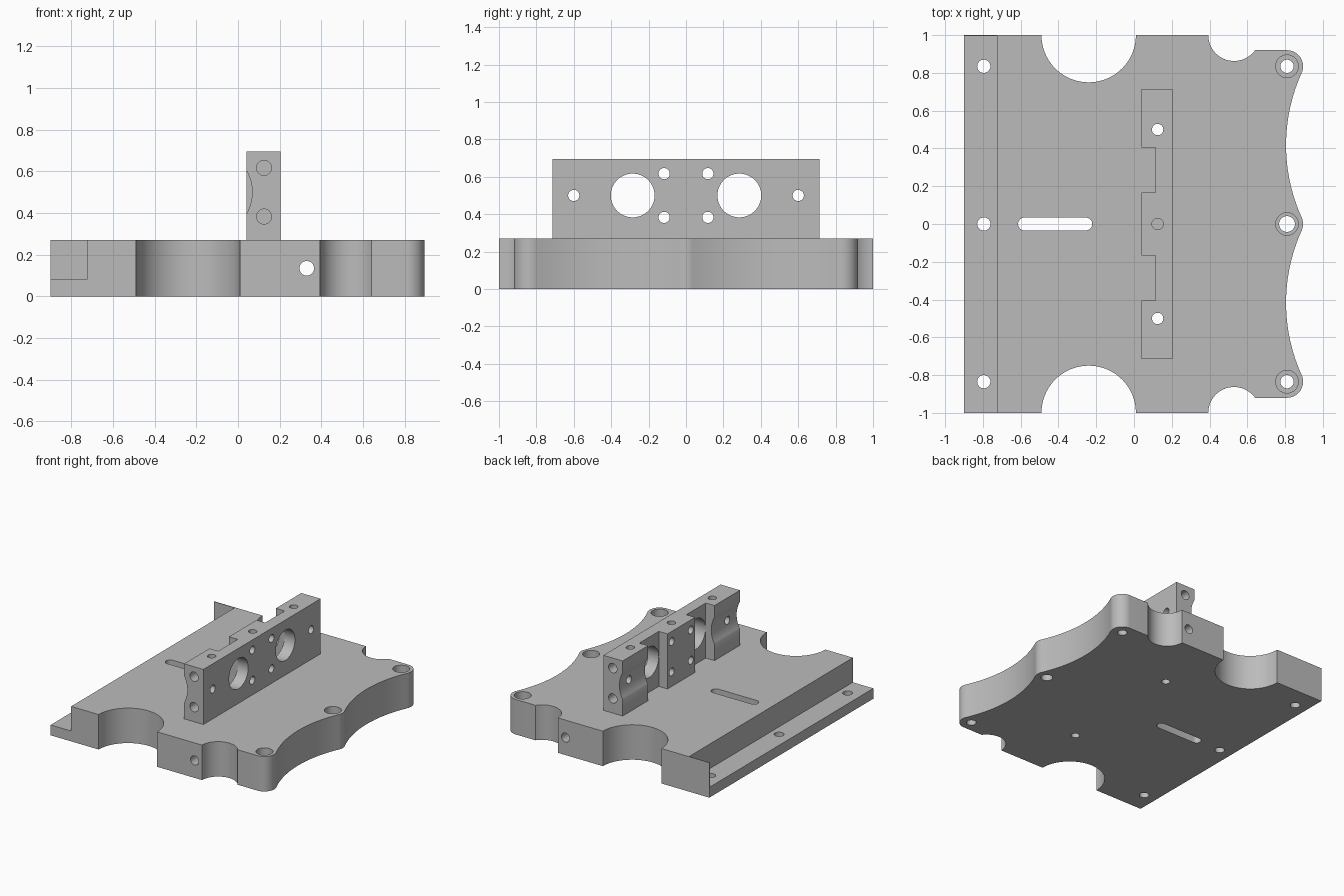
import bpy, bmesh, math
from mathutils import Matrix, Vector

cube = bpy.data.objects.get("Cube")
if cube:
    bpy.data.objects.remove(cube, do_unlink=True)

metal = bpy.data.materials.new("machined_grey")
metal.use_nodes = True
metal.diffuse_color = (0.5, 0.5, 0.5, 1)
metal.node_tree.nodes["Principled BSDF"].inputs["Base Color"].default_value = (0.5, 0.5, 0.5, 1)

PLATE_TOP, BAR_TOP = 0.27, 0.695
BAR_X, BAR_Z = 0.125, 0.5


def arc(cx, cy, r, start, end, steps):
    """Points along an arc, angles in degrees."""
    angles = [math.radians(start + (end - start) * i / steps) for i in range(steps + 1)]
    return [(cx + r * math.cos(a), cy + r * math.sin(a)) for a in angles]


def mirror_y(half):
    return half + [(x, -y) for x, y in reversed(half) if y > 0]


def make_object(name, bm):
    bmesh.ops.recalc_face_normals(bm, faces=bm.faces)
    mesh = bpy.data.meshes.new(name)
    bm.to_mesh(mesh)
    bm.free()
    mesh.materials.append(metal)
    obj = bpy.data.objects.new(name, mesh)
    bpy.context.collection.objects.link(obj)
    return obj


def extrude(name, outline, z0, z1):
    bm = bmesh.new()
    face = bm.faces.new([bm.verts.new((x, y, z0)) for x, y in outline])
    new = bmesh.ops.extrude_face_region(bm, geom=[face])["geom"]
    bmesh.ops.translate(bm, vec=(0, 0, z1 - z0),
                        verts=[v for v in new if isinstance(v, bmesh.types.BMVert)])
    return make_object(name, bm)


def box(name, lo, hi):
    return extrude(name, [(lo[0], lo[1]), (hi[0], lo[1]), (hi[0], hi[1]), (lo[0], hi[1])], lo[2], hi[2])


def rod(start, end, r, sides=32):
    """Cylindrical cutter between two points."""
    a, b = Vector(start), Vector(end)
    turn = (b - a).to_track_quat('Z', 'Y').to_matrix().to_4x4()
    bm = bmesh.new()
    bmesh.ops.create_cone(bm, cap_ends=True, segments=sides, radius1=r, radius2=r,
                          depth=(b - a).length, matrix=Matrix.Translation((a + b) / 2) @ turn)
    return make_object("hole_cutter", bm)


def cut(obj, cutters):
    for cutter in cutters:
        cutter.hide_render = True
        mod = obj.modifiers.new("cut", 'BOOLEAN')
        mod.operation, mod.solver, mod.object = 'DIFFERENCE', 'EXACT', cutter
        bpy.context.view_layer.objects.active = obj
        bpy.ops.object.modifier_apply(modifier=mod.name)
        bpy.data.objects.remove(cutter, do_unlink=True)


def smooth(obj):
    bpy.ops.object.select_all(action='DESELECT')
    obj.select_set(True)
    bpy.context.view_layer.objects.active = obj
    bpy.ops.object.shade_smooth_by_angle(angle=math.radians(30))


# Base plate: scalloped outline, mirrored front to back
half = arc(0.81, 0, 0.085, 0, 24.3, 6)
half += arc(1.733, 0.4175, 0.928, 204.3, 155.7, 24)[1:]
half += arc(0.81, 0.835, 0.085, -24.3, 90, 16)[1:]
half += arc(0.53, 1.0, 0.137, -35.8, -180, 24)
half += arc(-0.24, 1.0, 0.25, 0, -180, 40)
half += [(-0.9, 1.0)]
plate = extrude("base_plate", mirror_y(half), 0, PLATE_TOP)

# Side ledge, leaving a thin wall at the back end
cutters = [box("ledge_cutter", (-1.1, -1.1, 0.08), (-0.725, 0.995, 0.5))]

# Mounting holes, counterbored on the scalloped side
for y in (-0.835, 0, 0.835):
    cutters.append(rod((-0.795, y, -0.1), (-0.795, y, 0.4), 0.035))
    cutters.append(rod((0.81, y, -0.1), (0.81, y, 0.4), 0.035 if y else 0.042))
    cutters.append(rod((0.81, y, PLATE_TOP - 0.07), (0.81, y, 0.4), 0.06))

# Bar fixing holes, long cross hole and slot
for y in (-0.5, 0.5):
    cutters.append(rod((BAR_X, y, -0.1), (BAR_X, y, 0.4), 0.03))
cutters.append(rod((0.33, -1.1, 0.135), (0.33, 1.1, 0.135), 0.035))
slot = arc(-0.255, 0, 0.034, -90, 90, 12) + arc(-0.58, 0, 0.034, 90, 270, 12)
cutters.append(extrude("slot_cutter", slot, -0.1, 0.4))
cut(plate, cutters)
smooth(plate)

# Upright bar with two notches on one side
bar_half = [(0.205, 0.715), (0.04, 0.715), (0.04, 0.405), (0.115, 0.405), (0.115, 0.168), (0.04, 0.168)]
bar = extrude("upright_bar", mirror_y(bar_half), PLATE_TOP, BAR_TOP)

cutters = [rod((BAR_X, 0, BAR_TOP - 0.2), (BAR_X, 0, 0.8), 0.03)]
for s in (-1, 1):
    # Shallow groove, large bores and small cross holes
    cutters.append(rod((-0.142, s * 0.3, BAR_Z), (-0.142, s * 0.8, BAR_Z), 0.21, 96))
    cutters.append(rod((-0.1, s * 0.285, BAR_Z), (0.3, s * 0.285, BAR_Z), 0.117, 64))
    cutters.append(rod((-0.1, s * 0.6, BAR_Z), (0.3, s * 0.6, BAR_Z), 0.03))
    cutters.append(rod((BAR_X, s * 0.5, 0.2), (BAR_X, s * 0.5, 0.8), 0.03))
    for z in (BAR_Z - 0.117, BAR_Z + 0.117):
        cutters.append(rod((-0.1, s * 0.117, z), (0.3, s * 0.117, z), 0.03))
        # Blind holes in the bar ends
        cutters.append(rod((BAR_X, s * 0.56, z), (BAR_X, s * 0.8, z), 0.036))
cut(bar, cutters)
smooth(bar)
